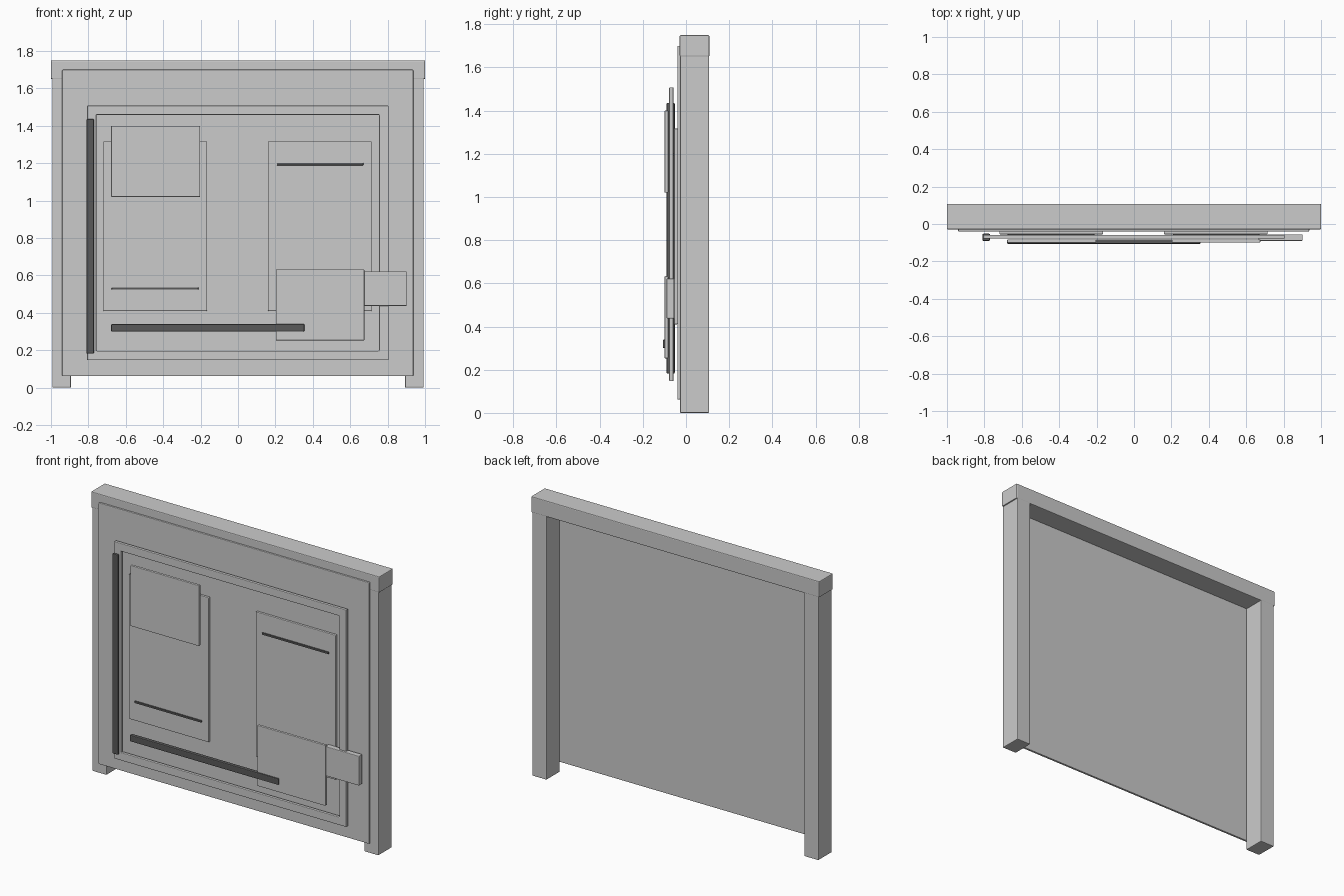
import bpy, bmesh

if "Cube" in bpy.data.objects:
    bpy.data.objects.remove(bpy.data.objects["Cube"])

dark = bpy.data.materials.new("dark_grey")
dark.diffuse_color = (0.1, 0.1, 0.1, 1)
dark.use_nodes = True
dark.node_tree.nodes["Principled BSDF"].inputs["Base Color"].default_value = dark.diffuse_color


def finish(name, bm, bevel, mat=None):
    mesh = bpy.data.meshes.new(name)
    bmesh.ops.recalc_face_normals(bm, faces=bm.faces)
    bm.to_mesh(mesh)
    bm.free()
    ob = bpy.data.objects.new(name, mesh)
    bpy.context.collection.objects.link(ob)
    mod = ob.modifiers.new("soft_edges", 'BEVEL')
    mod.width = bevel
    mod.segments = 2
    mod.limit_method = 'ANGLE'
    if mat:
        mesh.materials.append(mat)
    return ob


def box(name, x, y, z, bevel=0.004, mat=None):
    """Bevelled box from (min, max) ranges."""
    bm = bmesh.new()
    bmesh.ops.create_cube(bm, size=1)
    for v in bm.verts:
        for i, (lo, hi) in enumerate((x, y, z)):
            v.co[i] = hi if v.co[i] > 0 else lo
    return finish(name, bm, bevel, mat)


def ring(name, x, y, z, width, bevel=0.004):
    """Open rectangular frame with an extruded depth."""
    bm = bmesh.new()

    def loop(d):
        return [bm.verts.new((px, y[0], pz)) for px, pz in (
            (x[0] + d, z[0] + d), (x[1] - d, z[0] + d),
            (x[1] - d, z[1] - d), (x[0] + d, z[1] - d))]
    outer, inner = loop(0), loop(width)
    faces = [bm.faces.new((outer[i], outer[(i + 1) % 4],
                           inner[(i + 1) % 4], inner[i])) for i in range(4)]
    ext = bmesh.ops.extrude_face_region(bm, geom=faces, use_keep_orig=True)
    for v in ext["geom"]:
        if isinstance(v, bmesh.types.BMVert):
            v.co.y = y[1]
    return finish(name, bm, bevel)


# Posts, top rail and backing panel
for side, x in (("left", (-0.993, -0.893)), ("right", (0.893, 0.993))):
    box(side + "_post", x, (-0.028, 0.107), (0, 1.66), 0.005)
box("top_rail", (-1, 1), (-0.029, 0.108), (1.65, 1.75), 0.005)
box("back_panel", (-0.94, 0.937), (-0.04, -0.025), (0.062, 1.7))

# Raised trim standing off the panel
ring("trim_frame", (-0.807, 0.805), (-0.078, -0.058), (0.147, 1.508), 0.05)

# Large sheets behind the trim, each with a thin strip
box("left_sheet", (-0.72, -0.165), (-0.055, -0.038), (0.41, 1.317))
box("right_sheet", (0.16, 0.715), (-0.055, -0.038), (0.41, 1.317))
box("left_strip", (-0.675, -0.212), (-0.063, -0.053), (0.524, 0.536), 0.002, dark)
box("right_strip", (0.208, 0.67), (-0.063, -0.053), (1.189, 1.201), 0.002, dark)

# Small front plates and side tab
box("upper_plate", (-0.678, -0.202), (-0.099, -0.082), (1.02, 1.4), 0.003)
box("lower_plate", (0.202, 0.675), (-0.099, -0.082), (0.253, 0.633), 0.003)
box("side_tab", (0.665, 0.902), (-0.09, -0.055), (0.437, 0.622))

# Dark bars
box("vertical_bar", (-0.81, -0.77), (-0.09, -0.052), (0.182, 1.436), 0.005, dark)
box("horizontal_bar", (-0.678, 0.355), (-0.107, -0.082), (0.3, 0.34), 0.005, dark)
